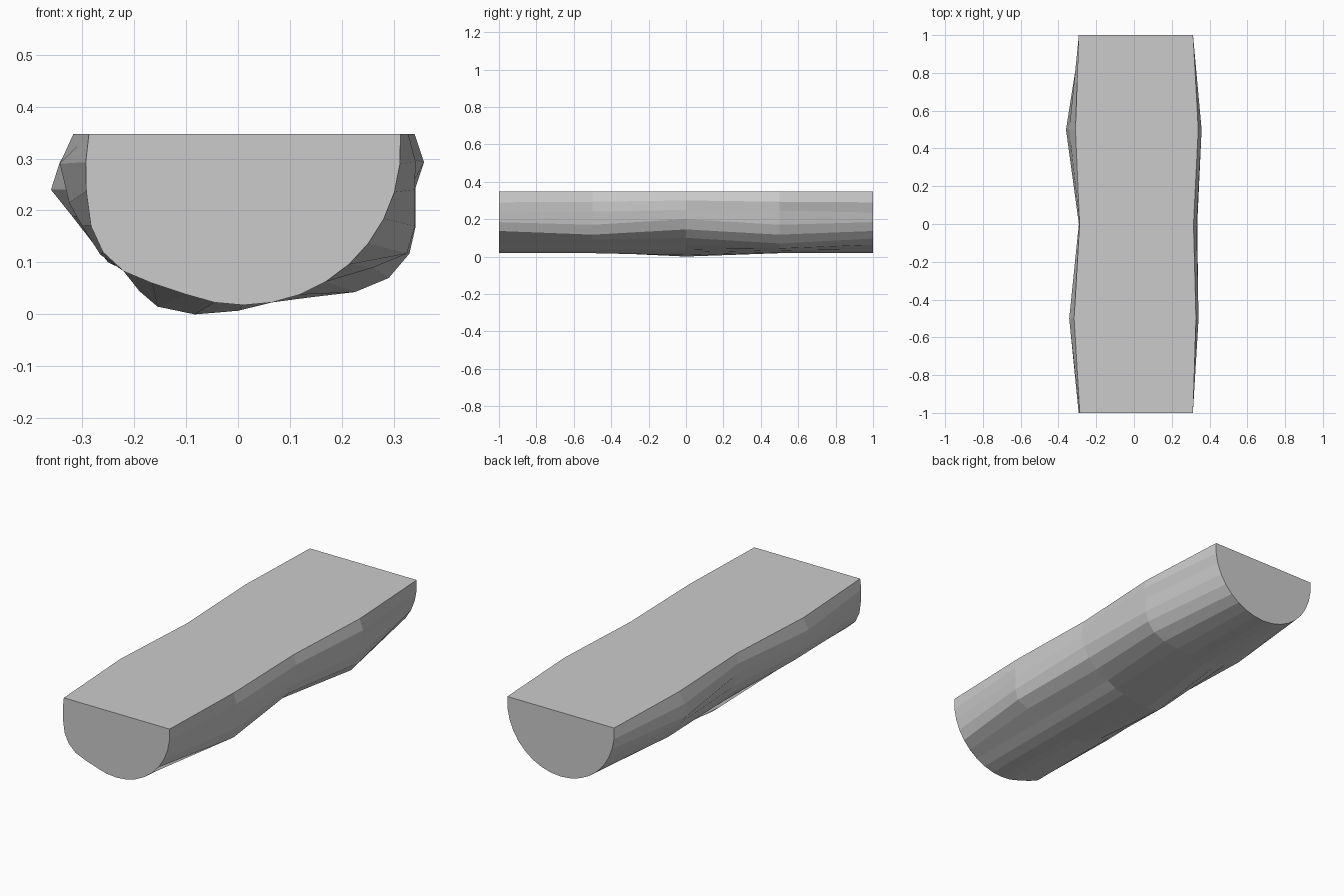
import bpy
import bmesh
import math

# Remove only the default cube
default_cube = bpy.data.objects.get("Cube")
if default_cube:
    bpy.data.objects.remove(default_cube, do_unlink=True)


def make_material(name, value):
    material = bpy.data.materials.new(name)
    material.use_nodes = True
    colour = (value, value, value, 1.0)
    material.diffuse_color = colour
    material.node_tree.nodes["Principled BSDF"].inputs["Base Color"].default_value = colour
    return material


STEPS = 9            # facets on each side of the lowest point
RADIUS = 0.3035
CENTRE_X, CENTRE_Z = 0.01, 0.3215
TOP = 0.347


def round_section():
    """Half-round outline, running from the -x rim under the bar to the +x rim."""
    outline = []
    for i in range(-STEPS, STEPS + 1):
        angle = math.radians(10.5 * i)
        x = CENTRE_X + RADIUS * math.sin(angle)
        z = CENTRE_Z - RADIUS * math.cos(angle)
        outline.append((x, TOP if abs(i) == STEPS else z))
    return outline


def dented_section(left=(), right=()):
    """Half-round outline whose rims are replaced by irregular points, top down."""
    outline = round_section()
    for i, point in enumerate(left):
        outline[i] = point
    for i, point in enumerate(right):
        outline[-1 - i] = point
    return outline


# Front end: worn lower corner on one side
front_end = dented_section(
    left=[(-.287, TOP), (-.293, .293), (-.292, .237), (-.283, .17),
          (-.26, .12), (-.22, .083), (-.165, .06)])

# Front quarter: bulging sides
front_quarter = dented_section(
    left=[(-.317, TOP), (-.343, .29), (-.325, .215), (-.3, .17),
          (-.265, .115), (-.22, .083), (-.165, .06)],
    right=[(.328, TOP), (.342, .293), (.34, .24), (.341, .17),
           (.325, .117), (.26, .09)])

# Middle: sagging belly, shifted to one side
middle = dented_section(
    left=[(-.288, TOP), (-.292, .293), (-.289, .24), (-.278, .18),
          (-.25, .13), (-.215, .085), (-.19, .045), (-.155, .015),
          (-.083, 0), (0, .007)],
    right=[(.315, TOP), (.332, .3), (.335, .25), (.32, .2),
           (.29, .145), (.24, .1)])

# Back quarter: widest bulge with a low hanging edge
back_quarter = dented_section(
    left=[(-.31, TOP), (-.343, .293), (-.36, .24), (-.32, .19),
          (-.285, .145), (-.25, .1), (-.18, .068), (-.12, .043)],
    right=[(.34, TOP), (.358, .293), (.342, .245), (.342, .17),
           (.33, .117), (.29, .07), (.225, .043), (.14, .033)])

back_end = round_section()
sections = [front_end, front_quarter, middle, back_quarter, back_end]

# Loft the sections along the length of the bar
bm = bmesh.new()
rings = []
for number, outline in enumerate(sections):
    y = 2 * number / (len(sections) - 1) - 1
    rings.append([bm.verts.new((x, y, z)) for x, z in outline])

for near, far in zip(rings, rings[1:]):
    for i in range(len(near)):
        j = (i + 1) % len(near)      # the last facet closes the flat top
        bm.faces.new((near[i], near[j], far[j], far[i]))

# Flat end caps
bm.faces.new(rings[0])
bm.faces.new(rings[-1])
bmesh.ops.recalc_face_normals(bm, faces=bm.faces)

mesh = bpy.data.meshes.new("half_round_bar")
bm.to_mesh(mesh)
bm.free()
mesh.materials.append(make_material("plain_grey", 0.6))

bar = bpy.data.objects.new("half_round_bar", mesh)
bpy.context.collection.objects.link(bar)
